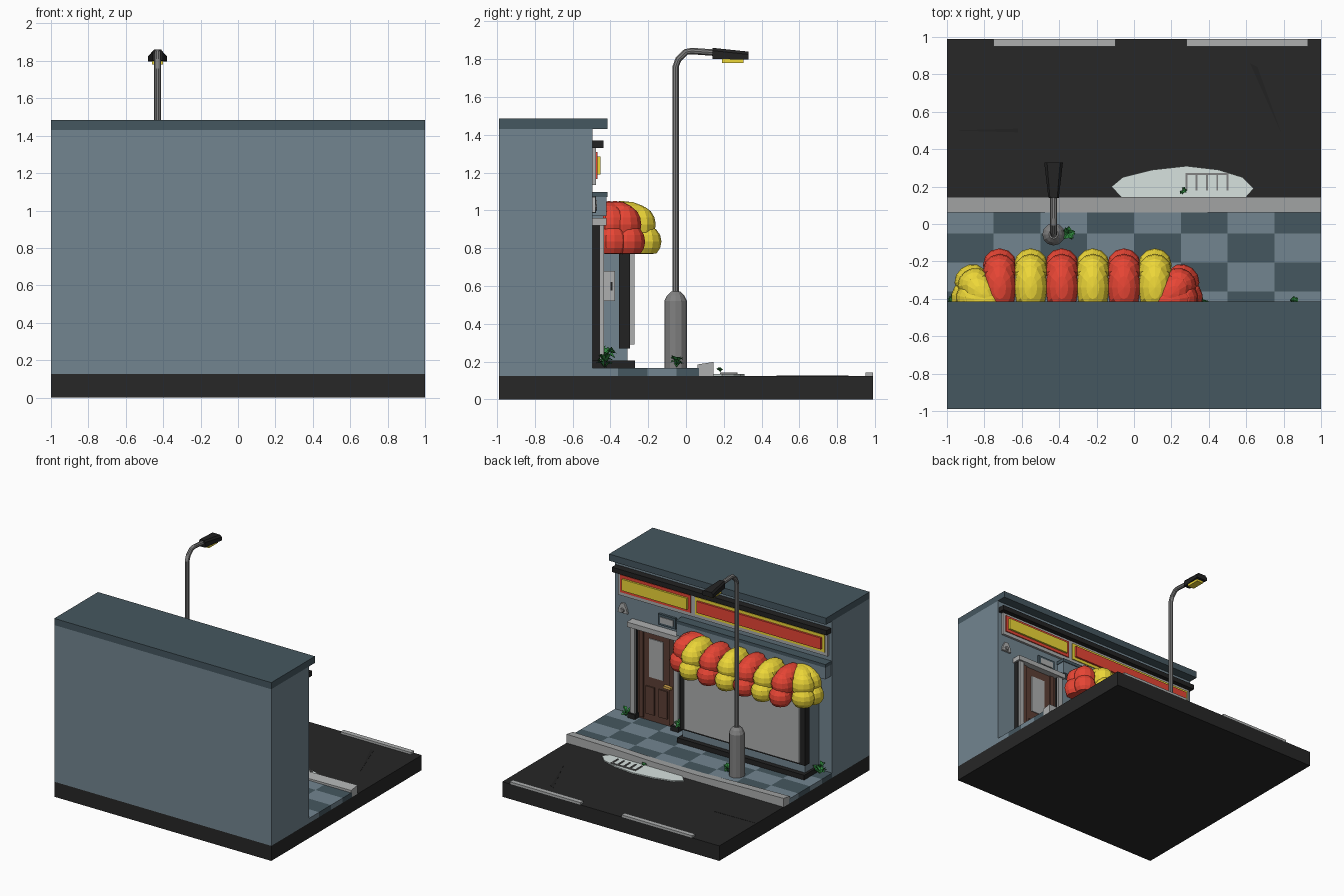
import bpy, bmesh, math, random
from mathutils import Vector, Matrix

if "Cube" in bpy.data.objects:
    bpy.data.objects.remove(bpy.data.objects["Cube"])

random.seed(4)
MATS = {}
COLS = dict(wall=(.17, .235, .28), roof=(.06, .095, .115), dark=(.016, .016, .016),
            light=(.42, .43, .43), metal=(.22, .22, .22), red=(.8, .06, .035),
            yellow=(.85, .68, .04), brown=(.11, .05, .035), green=(.03, .25, .05),
            water=(.68, .76, .74), gold=(.7, .4, .08), road=(.02, .02, .02))


def mat(c):
    if c not in MATS:
        MATS[c] = bpy.data.materials.new(c)
        MATS[c].diffuse_color = (*COLS[c], 1)
    return MATS[c]


def finish(bm, name, c):
    bmesh.ops.recalc_face_normals(bm, faces=bm.faces)
    me = bpy.data.meshes.new(name)
    bm.to_mesh(me)
    bm.free()
    o = bpy.data.objects.new(name, me)
    me.materials.append(mat(c))
    bpy.context.collection.objects.link(o)
    return o


def box(name, c, x, y, z):
    bm = bmesh.new()
    m = Matrix.LocRotScale(Vector([(a + b) / 2 for a, b in (x, y, z)]), None,
                           Vector([abs(b - a) for a, b in (x, y, z)]))
    bmesh.ops.create_cube(bm, size=1, matrix=m)
    return finish(bm, name, c)


def prism(name, c, pts, vec):
    """Extrude a planar outline of 3D points along vec."""
    bm = bmesh.new()
    f = bm.faces.new([bm.verts.new(p) for p in pts])
    r = bmesh.ops.extrude_face_region(bm, geom=[f])
    bmesh.ops.translate(bm, vec=vec, verts=[v for v in r['geom'] if isinstance(v, bmesh.types.BMVert)])
    return finish(bm, name, c)


def tube(name, c, path, radii, n=10):
    """Rings along a path in the yz plane."""
    bm = bmesh.new()
    P = [Vector(p) for p in path]
    rings = []
    for i, p in enumerate(P):
        t = (P[min(i + 1, len(P) - 1)] - P[max(i - 1, 0)]).normalized()
        u = Vector((1, 0, 0))
        w = t.cross(u)
        rings.append([bm.verts.new(p + radii[i] * (u * math.cos(a) + w * math.sin(a)))
                      for a in [2 * math.pi * k / n for k in range(n)]])
    for a, b in zip(rings, rings[1:]):
        for k in range(n):
            bm.faces.new((a[k], a[(k + 1) % n], b[(k + 1) % n], b[k]))
    bm.faces.new(rings[0])
    bm.faces.new(rings[-1])
    return finish(bm, name, c)


# ground slab, building and roof
box("road_slab", "road", (-1, 1), (-.99, .99), (0, .125))
box("building", "wall", (-1, 1), (-.99, -.495), (.125, 1.43))
box("roof", "roof", (-1, 1), (-.99, -.415), (1.43, 1.485))

# checkered pavement
rows = [-.495, -.36, -.205, -.05, .07]
for j in range(4):
    for i in range(8):
        x = -1 + i * .25
        box("pavement_tile", "roof" if (i + j) % 2 == 0 else "wall", (x, x + .25), rows[j:j + 2], (.125, .165))

# uneven kerb
top = [(1, .19), (.6, .185), (.2, .172), (-.2, .17), (-.6, .182), (-1, .19)]
bm = bmesh.new()
secs = [[bm.verts.new(p) for p in ((x, .062, .125), (x, .062, z - .005), (x, .145, z + .008), (x, .145, .125))]
        for x, z in top]
for a, b in zip(secs, secs[1:]):
    for k in range(4):
        bm.faces.new((a[k], a[(k + 1) % 4], b[(k + 1) % 4], b[k]))
bm.faces.new(secs[0])
bm.faces.new(secs[-1])
finish(bm, "kerb", "light")

# road markings and cracks
for x in ((-.75, -.1), (.28, .93)):
    box("road_marking", "light", x, (.95, .99), (.12, .143))
for pts in ([(.62, .86), (.66, .84), (.79, .48)], [(-.98, .5), (-.62, .49), (-.62, .51)]):
    prism("road_crack", "dark", [(x, y, .12) for x, y in pts], (0, 0, .0065))

# puddle and drain grate
prism("puddle", "water", [(x, y, .12) for x, y in (
    (-.12, .2), (-.07, .145), (.6, .145), (.64, .19), (.58, .25), (.45, .29), (.28, .31), (.1, .29), (-.06, .25))],
    (0, 0, .014))
for i in range(5):
    x = .28 + i * .055
    box("drain_bar", "metal", (x - .005, x + .005), (.18, .27), (.13, .142))
box("drain_rim", "metal", (.275, .505), (.262, .272), (.13, .142))

# fascia sign
box("fascia_beam", "dark", (-.99, .99), (-.5, -.437), (1.33, 1.37))
box("sign_frame", "light", (-.97, .96), (-.5, -.476), (1.135, 1.33))
for x, a, b in (((.285, .935), "red", "yellow"), ((-.95, .245), "yellow", "red")):
    box("sign_border", a, x, (-.48, -.468), (1.165, 1.31))
    box("sign_panel", b, (x[0] + .025, x[1] - .025), (-.48, -.452), (1.19, 1.285))

# door with panels, columns and lintel
box("door", "brown", (.42, .78), (-.5, -.475), (.165, .93))
for x in ((.44, .48), (.72, .76)):
    box("door_stile", "brown", x, (-.48, -.465), (.18, .92))
box("door_window", "light", (.54, .67), (-.48, -.468), (.53, .85))
for x in ((.5, .58), (.62, .7)):
    box("door_panel", "brown", x, (-.48, -.465), (.22, .45))
box("door_handle", "gold", (.45, .52), (-.47, -.44), (.485, .505))
for x in (.4, .8):
    box("column_back", "dark", (x - .025, x + .025), (-.5, -.455), (.165, .95))
    box("column_front", "light", (x - .02, x + .02), (-.455, -.435), (.2, .95))
    box("column_plinth", "dark", (x - .035, x + .035), (-.5, -.42), (.165, .205))
box("door_lintel", "light", (.36, .84), (-.5, -.42), (.92, .96))

# plate over the door and wall alarm
box("plate_box", "roof", (.43, .59), (-.5, -.475), (.985, 1.075))
box("plate", "light", (.45, .57), (-.48, -.47), (1.005, 1.055))
prism("alarm", "light", [(x, -.5, z) for x, z in (
    (.875, .99), (.965, .99), (.955, 1.03), (.935, 1.07), (.905, 1.07), (.885, 1.03))], (0, .022, 0))
tube("alarm_lamp", "metal", [(.92, -.48, 1.015), (.92, -.47, 1.015)], [.02, .015], 8)

# shop window bay
box("bay_body", "wall", (-.88, .25), (-.5, -.31), (.165, .97))
box("bay_plinth", "dark", (-.9, .27), (-.5, -.27), (.165, .205))
box("bay_cornice", "wall", (-.99, .38), (-.5, -.42), (.97, 1.095))
box("bay_cap", "roof", (-.995, .385), (-.5, -.415), (1.07, 1.097))
box("window_frame", "dark", (-.89, .26), (-.355, -.295), (.27, .85))
box("window_pane", "light", (-.85, .21), (-.3, -.273), (.29, .85))
box("letter_box", "light", (.25, .275), (-.44, -.375), (.52, .68))
box("letter_slot", "dark", (.27, .28), (-.4, -.388), (.575, .62))

# puffed awning lobes: distance from wall, height, half depth, half height
LOBES = [(.08, .96, .16, .09), (.17, .925, .09, .1), (.2, .835, .09, .09), (.06, .85, .2, .1)]


def stripe(c, x, y, ang=0, s=1.0):
    bm = bmesh.new()
    for d, z, ry, rz in LOBES:
        m = (Matrix.Translation((x, y, z)) @ Matrix.Rotation(-ang, 4, 'Z')
             @ Matrix.Translation((0, d * s, 0)) @ Matrix.Diagonal((.09, ry * s, rz, 1)))
        bmesh.ops.create_uvsphere(bm, u_segments=12, v_segments=8, radius=1, matrix=m)
    for v in bm.verts:
        v.co.z = max(v.co.z, .77)
        v.co.y = max(v.co.y, -.44)
    finish(bm, "awning_stripe", c)


for i in range(6):
    stripe("red" if i % 2 == 0 else "yellow", -.718 + i * .166, -.42)
for x, sgn, c in ((.13, 1, "red"), (-.74, -1, "yellow")):
    stripe(c, x + sgn * .03, -.43, sgn * math.radians(38), .85)
    stripe(c, x, -.42, sgn * math.radians(80), .83)

# street lamp
lx, ly = -.43, -.055
tube("lamp_base", "metal", [(lx, ly, z) for z in (.165, .52, .55, .57)], [.06, .06, .045, .025], 12)
tube("lamp_pole", "metal", [(lx, ly, .55), (lx, ly, 1.76), (lx, -.04, 1.8), (lx, 0, 1.838), (lx, .03, 1.843),
                            (lx, .17, 1.833)], [.018] * 6)
bm = bmesh.new()
ends = []
for y, w, z0, z1 in ((.14, .028, 1.802, 1.86), (.33, .05, 1.797, 1.84)):
    ends.append([bm.verts.new((lx + a * w, y, z)) for a, z in (
        (-1, z0), (1, z0), (1, z1 - .015), (.7, z1), (-.7, z1), (-1, z1 - .015))])
for k in range(6):
    bm.faces.new((ends[0][k], ends[0][(k + 1) % 6], ends[1][(k + 1) % 6], ends[1][k]))
bm.faces.new(ends[0])
bm.faces.new(ends[1])
finish(bm, "lamp_head", "dark")
box("lamp_glass", "yellow", (lx - .03, lx + .03), (.19, .305), (1.78, 1.805))


# weeds: diamond leaves folded on a midrib
def weed(x, y, z, h, n):
    bm = bmesh.new()
    for i in range(n):
        a = random.uniform(0, 6.28)
        d = Vector((math.cos(a), math.sin(a), 0))
        s = Vector((-d.y, d.x, 0)) * h * .2
        b = Vector((x, y, z + random.uniform(0, h * .5)))
        mid = b + d * h * .25 + Vector((0, 0, h * .35))
        tip = b + d * h * .5 + Vector((0, 0, h * random.uniform(.1, .5)))
        v = [bm.verts.new(p) for p in (b, mid + s, tip, mid - s, mid - Vector((0, 0, h * .1)))]
        for f in ((0, 1, 4), (1, 2, 4), (2, 3, 4), (3, 0, 4)):
            bm.faces.new([v[k] for k in f])
    finish(bm, "weed", "green")


for p in ((.85, -.43, .165, .09, 10), (.33, -.44, .165, .15, 16), (-.94, -.42, .165, .12, 14),
          (-.35, -.05, .165, .075, 12), (.26, .18, .13, .045, 8)):
    weed(*p)

for m in bpy.data.materials:
    if m.users and not m.is_grease_pencil:
        m.use_nodes = True
        m.node_tree.nodes["Principled BSDF"].inputs["Base Color"].default_value = m.diffuse_color
